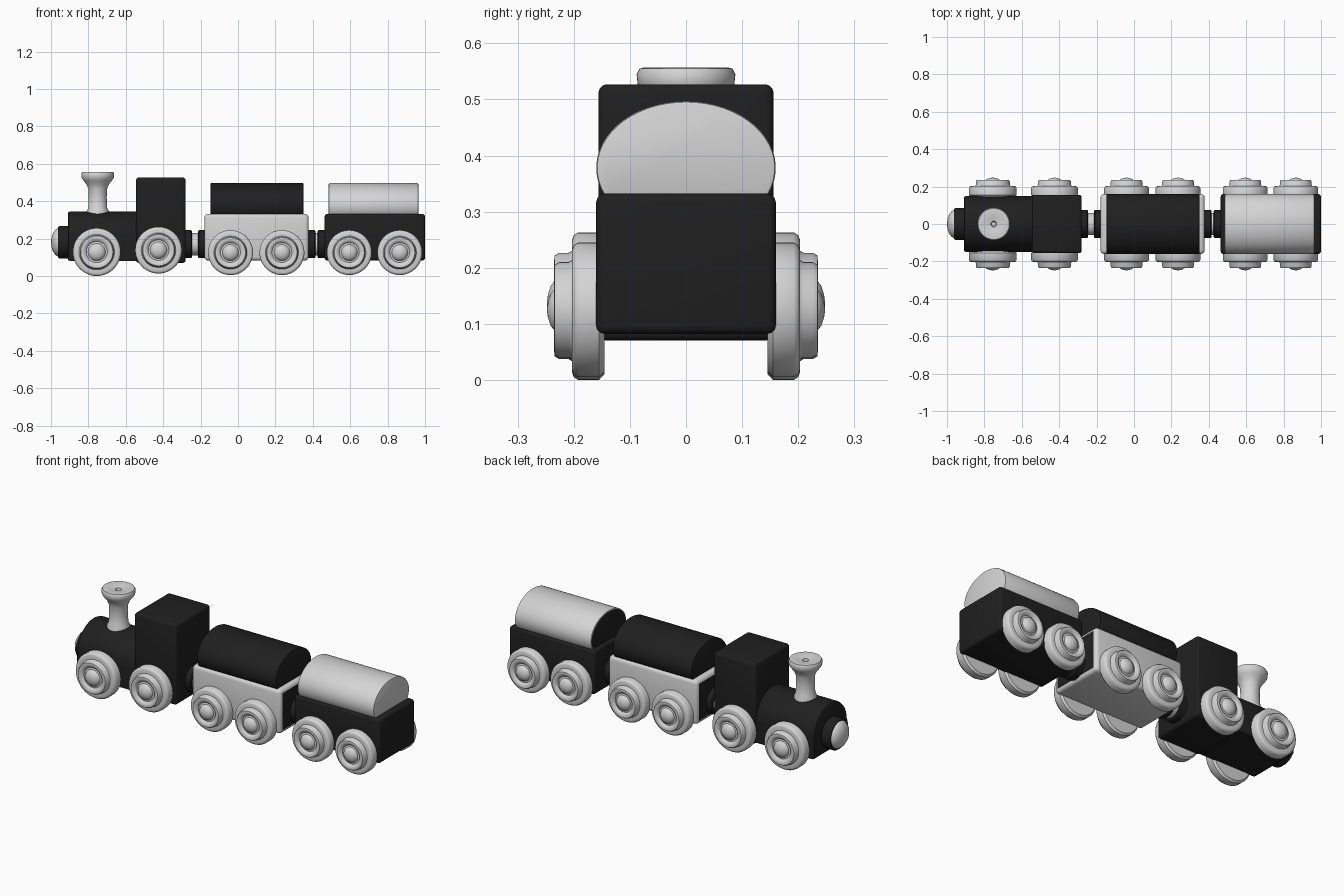
import bpy, bmesh, math
from mathutils import Vector

if "Cube" in bpy.data.objects:
    bpy.data.objects.remove(bpy.data.objects["Cube"])


def material(name, v):
    m = bpy.data.materials.new(name)
    m.diffuse_color = (v, v, v, 1)
    m.use_nodes = True
    m.node_tree.nodes["Principled BSDF"].inputs["Base Color"].default_value = m.diffuse_color
    return m


LIGHT = material("light grey", 0.66)
DARK = material("charcoal black", 0.014)


def finish(name, bm, mats, rule=None):
    bmesh.ops.recalc_face_normals(bm, faces=bm.faces)
    bm.normal_update()
    if rule:
        for f in bm.faces:
            f.material_index = 1 if rule(f) else 0
    me = bpy.data.meshes.new(name)
    bm.to_mesh(me)
    bm.free()
    for m in mats:
        me.materials.append(m)
    me.shade_smooth()
    me.set_sharp_from_angle(angle=math.radians(38))
    ob = bpy.data.objects.new(name, me)
    bpy.context.collection.objects.link(ob)
    return ob


def box(name, x0, x1, hy, z0, z1, mats, bevel=0.015, rule=None):
    bm = bmesh.new()
    bmesh.ops.create_cube(bm, size=1)
    for v in bm.verts:
        v.co = ((x0 + x1) / 2 + v.co.x * (x1 - x0), v.co.y * 2 * hy,
                (z0 + z1) / 2 + v.co.z * (z1 - z0))
    bmesh.ops.bevel(bm, geom=bm.edges[:], offset=bevel, segments=3,
                    profile=0.5, affect='EDGES')
    return finish(name, bm, mats, rule)


def extrude_x(name, pts, x0, x1, mats, bevel, rule=None):
    """Extrude a (y, z) outline along x and round its end rims."""
    bm = bmesh.new()
    face = bm.faces.new([bm.verts.new((x0, y, z)) for y, z in pts])
    res = bmesh.ops.extrude_face_region(bm, geom=[face], use_keep_orig=True)
    for v in res["geom"]:
        if isinstance(v, bmesh.types.BMVert):
            v.co.x = x1
    bmesh.ops.recalc_face_normals(bm, faces=bm.faces)
    rims = [e for e in bm.edges if abs(e.verts[0].co.x - e.verts[1].co.x) < 1e-6]
    bmesh.ops.bevel(bm, geom=rims, offset=bevel, segments=2, profile=0.5,
                    affect='EDGES')
    return finish(name, bm, mats, rule)


def lathe(name, profile, origin, axis, mat, n=48):
    """Turn a (radius, height) profile around an axis."""
    bm = bmesh.new()
    q = Vector(axis).to_track_quat('Z', 'Y')
    rings = []
    for r, h in profile:
        k = n if r > 0 else 1
        rings.append([bm.verts.new(Vector(origin) + q @ Vector((
            r * math.cos(2 * math.pi * i / n), r * math.sin(2 * math.pi * i / n), h)))
            for i in range(k)])
    for a, b in zip(rings, rings[1:]):
        for i in range(n):
            j = (i + 1) % n
            if len(a) == 1:
                bm.faces.new((a[0], b[i], b[j]))
            elif len(b) == 1:
                bm.faces.new((a[i], a[j], b[0]))
            else:
                bm.faces.new((a[i], a[j], b[j], b[i]))
    return finish(name, bm, [mat])


def dark_end(f):
    return abs(f.normal.x) > 0.99


# Locomotive: arched boiler, cab, smokebox door and nose
boiler = [(-0.15, 0.08), (0.15, 0.08)]
boiler += [(0.15 * math.cos(math.pi * i / 28), 0.197 + 0.148 * math.sin(math.pi * i / 28))
           for i in range(29)]
extrude_x("boiler", boiler, -0.91, -0.50, [DARK], 0.012)
box("cab", -0.545, -0.28, 0.156, 0.07, 0.527, [DARK])
lathe("smokebox_ring", [(0, 0), (0.086, 0), (0.086, 0.055), (0.08, 0.063), (0, 0.063)],
      (-0.90, 0, 0.18), (-1, 0, 0), DARK)
lathe("nose", [(0, 0), (0.076, 0), (0.076, 0.012), (0.068, 0.026), (0.05, 0.039),
               (0.025, 0.047), (0, 0.05)], (-0.95, 0, 0.18), (-1, 0, 0), LIGHT)

# Flared chimney with a small dimple in its top
lathe("chimney", [(0, 0.32), (0.06, 0.32), (0.06, 0.345), (0.051, 0.362), (0.048, 0.42),
                  (0.05, 0.465), (0.06, 0.49), (0.076, 0.51), (0.086, 0.525),
                  (0.088, 0.545), (0.083, 0.555), (0.074, 0.557), (0.04, 0.55),
                  (0.016, 0.547), (0.012, 0.53), (0, 0.53)],
      (-0.75, 0, 0), (0, 0, 1), LIGHT)

# Wagons: bodies and rounded loads
box("middle_wagon_body", -0.18, 0.378, 0.16, 0.082, 0.332, [LIGHT, DARK], 0.02, dark_end)
box("rear_wagon_body", 0.463, 1.0, 0.16, 0.082, 0.332, [DARK])
load = [(0.16 * math.cos(t), 0.378 + 0.119 * math.sin(t))
        for t in (math.radians(-24 + 228 * i / 36) for i in range(37))]
load += [(-0.138, 0.325), (0.138, 0.325)]
extrude_x("middle_wagon_load", load, -0.147, 0.35, [DARK], 0.006)
extrude_x("rear_wagon_load", load, 0.485, 0.964, [LIGHT, DARK], 0.006,
          lambda f: f.normal.x < -0.99)

# Couplings: two dark discs with a lighter link between them
for name, a, b in (("front_coupling", -0.29, -0.17), ("rear_coupling", 0.37, 0.47)):
    w = 0.045
    disc = [(0, 0), (0.075, 0), (0.075, w - 0.006), (0.069, w), (0, w)]
    lathe(name + "_disc_a", disc, (a, 0, 0.17), (1, 0, 0), DARK, 32)
    lathe(name + "_disc_b", disc, (b, 0, 0.17), (-1, 0, 0), DARK, 32)
    lathe(name + "_link", [(0.06, 0), (0.06, b - a)], (a, 0, 0.17), (1, 0, 0), LIGHT, 32)

# Stepped wheels with domed hubs, mirrored on both sides
WHEEL = [(0, 0.145), (0.92, 0.145), (1.0, 0.155), (1.0, 0.192), (0.96, 0.2),
         (0.9, 0.203), (0.74, 0.203), (0.71, 0.209), (0.71, 0.226), (0.67, 0.234),
         (0.6, 0.235), (0.5, 0.231), (0.44, 0.222), (0.36, 0.224), (0.33, 0.232),
         (0.24, 0.241), (0.12, 0.246), (0, 0.248)]
wheels = [(-0.755, 0.128, 0.128), (-0.425, 0.138, 0.125), (-0.04, 0.125, 0.12),
          (0.235, 0.125, 0.12), (0.595, 0.125, 0.12), (0.865, 0.125, 0.12)]
for i, (x, z, r) in enumerate(wheels):
    for side, s in (("front", -1), ("back", 1)):
        lathe(f"wheel_{side}_{i + 1}", [(p * r, h) for p, h in WHEEL],
              (x, 0, z), (0, s, 0), LIGHT)
